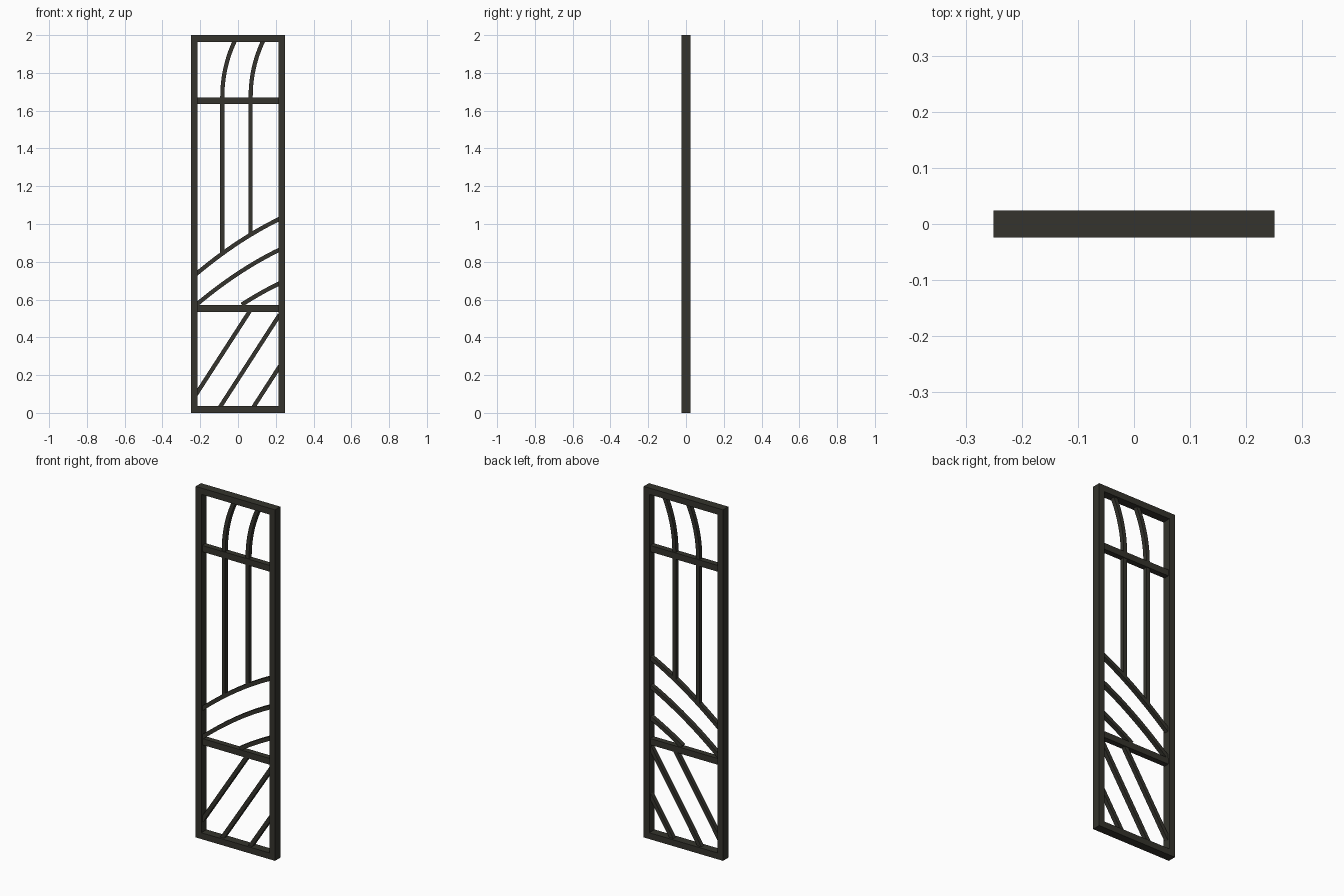
import bpy, bmesh, math
from mathutils import Vector

if "Cube" in bpy.data.objects:
    bpy.data.objects.remove(bpy.data.objects["Cube"])

mat = bpy.data.materials.new("dark bronze metal")
mat.diffuse_color = (0.035, 0.034, 0.026, 1)
mat.use_nodes = True
mat.node_tree.nodes["Principled BSDF"].inputs["Base Color"].default_value = mat.diffuse_color

W, H, D, T = 0.5, 2.0, 0.048, 0.036   # width, height, depth, frame bar width


def finish(bm, name):
    bmesh.ops.recalc_face_normals(bm, faces=bm.faces)
    me = bpy.data.meshes.new(name)
    bm.to_mesh(me)
    bm.free()
    me.materials.append(mat)
    ob = bpy.data.objects.new(name, me)
    bpy.context.collection.objects.link(ob)
    return ob


def bar(name, pts, width=0.022, depth=0.024):
    """Sweep a rectangular bar along a path of (x, z) points."""
    p = [Vector(q) for q in pts]
    bm = bmesh.new()
    rings = []
    for i, q in enumerate(p):
        t = (p[min(i + 1, len(p) - 1)] - p[max(i - 1, 0)]).normalized()
        n = Vector((-t.y, t.x)) * width / 2
        rings.append([bm.verts.new((q.x + s * n.x, y * depth / 2, q.y + s * n.y))
                      for s, y in ((1, -1), (1, 1), (-1, 1), (-1, -1))])
    for a, b in zip(rings, rings[1:]):
        for k in range(4):
            bm.faces.new((a[k], a[(k + 1) % 4], b[(k + 1) % 4], b[k]))
    bm.faces.new(rings[0])
    bm.faces.new(rings[-1])
    return finish(bm, name)


# outer frame: one closed mitred rectangle
bm = bmesh.new()
loops = []
for inset in (0, T):
    for y in (-D / 2, D / 2):
        x = W / 2 - inset
        loops.append([bm.verts.new((sx, y, sz)) for sx, sz in
                      ((-x, inset), (x, inset), (x, H - inset), (-x, H - inset))])
of, ob_, inf, inb = loops
for a, b in ((of, ob_), (ob_, inb), (inb, inf), (inf, of)):
    for k in range(4):
        bm.faces.new((a[k], a[(k + 1) % 4], b[(k + 1) % 4], b[k]))
finish(bm, "outer_frame")

# cross rails
for name, z in (("lower_rail", 0.552), ("upper_rail", 1.652)):
    bar(name, [(-0.22, z), (0.22, z)], T, 0.032)


# curved bars across the middle
def sweep_z(x):
    return 0.901 + 0.661 * x - 0.40 * x * x


for i, (x0, off) in enumerate(((-0.222, 0), (-0.222, 0.163), (0.02, 0.341))):
    n = 14
    bar("curved_bar_%d" % (i + 1),
        [(x, sweep_z(x) - off) for x in (x0 + (0.222 - x0) * k / n for k in range(n + 1))])

# upright bars with bent tops
R, z0 = 0.69, 1.675
for i, x in enumerate((-0.083, 0.067)):
    bar("upright_bar_%d" % (i + 1), [(x, sweep_z(x)), (x, 1.652)])
    a1 = math.asin((1.973 - z0) / R)
    arc = [(x + R * (1 - math.cos(a1 * k / 12)), z0 + R * math.sin(a1 * k / 12))
           for k in range(13)]
    bar("bent_bar_%d" % (i + 1), [(x, 1.652)] + arc)

# diagonal bars in the bottom panel
s = 1.55
for i, (xa, za, xb) in enumerate(((-0.222, 0.098, 0.068), (-0.101, 0.022, 0.220),
                                  (0.076, 0.022, 0.222))):
    bar("diagonal_bar_%d" % (i + 1), [(xa, za), (xb, za + s * (xb - xa))])
